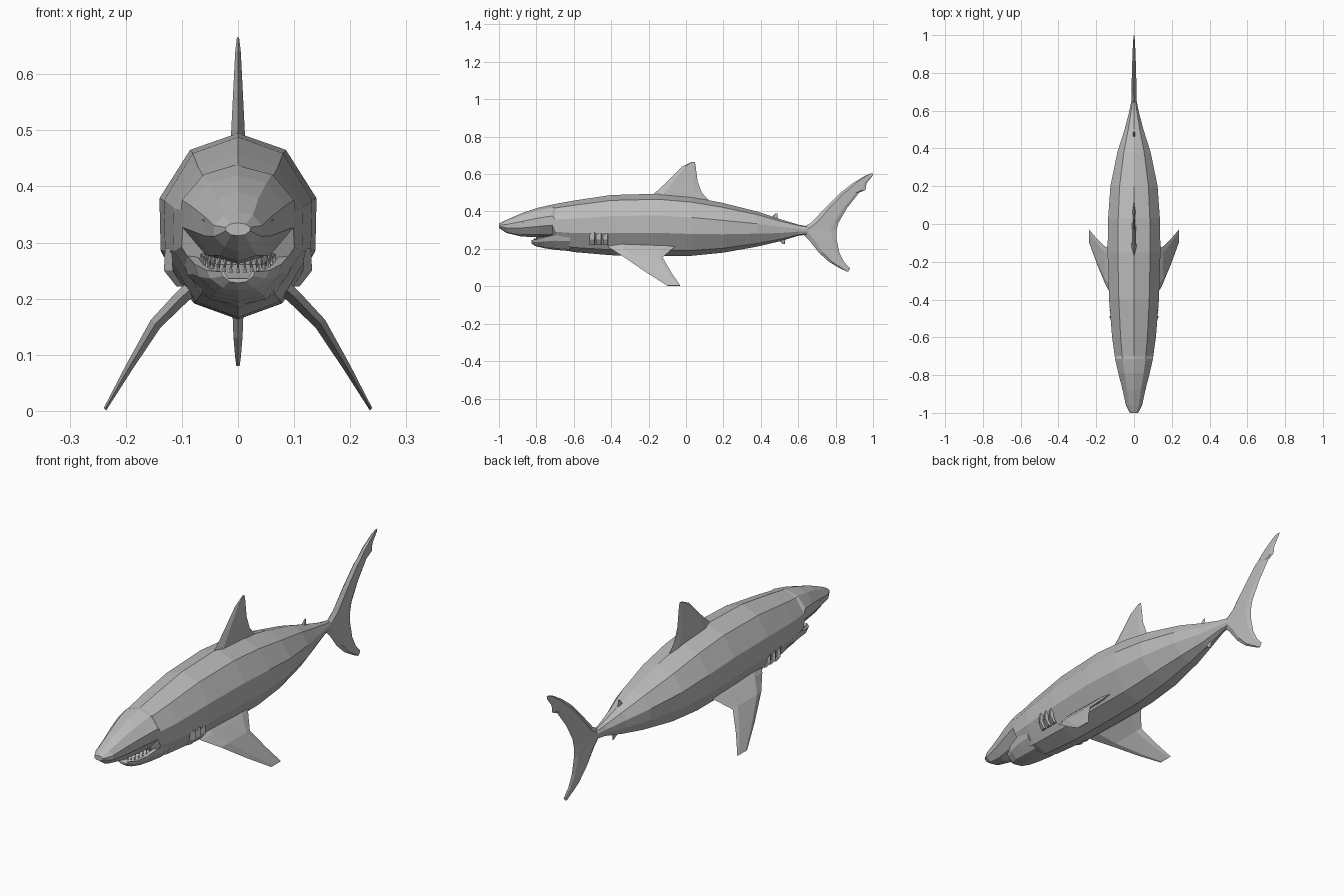
import bpy, bmesh, math
from mathutils import Vector

cube = bpy.data.objects.get("Cube")
if cube:
    bpy.data.objects.remove(cube, do_unlink=True)

grey = bpy.data.materials.new("plain grey")
grey.use_nodes = True
colour = (0.5, 0.5, 0.5, 1)
grey.diffuse_color = colour
grey.node_tree.nodes["Principled BSDF"].inputs["Base Color"].default_value = colour


def finish(name, bm, mirror=False):
    """Turn a bmesh into a flat shaded object."""
    bmesh.ops.recalc_face_normals(bm, faces=bm.faces)
    mesh = bpy.data.meshes.new(name)
    bm.to_mesh(mesh)
    bm.free()
    mesh.materials.append(grey)
    obj = bpy.data.objects.new(name, mesh)
    bpy.context.collection.objects.link(obj)
    if mirror:
        obj.modifiers.new("Mirror", 'MIRROR').use_mirror_merge = False
    return obj


def loft(name, rings, mirror=False):
    """Skin closed rings of equal length and cap both ends."""
    bm = bmesh.new()
    loops = [[bm.verts.new(p) for p in ring] for ring in rings]
    n = len(loops[0])
    for a, b in zip(loops, loops[1:]):
        for i in range(n):
            j = (i + 1) % n
            bm.faces.new((a[i], a[j], b[j], b[i]))
    bm.faces.new(loops[0])
    bm.faces.new(loops[-1])
    return finish(name, bm, mirror)


def fin(name, sections, mirror=False, normal=(1, 0, 0)):
    """Sections: leading point, trailing point, half thickness."""
    rings = []
    for lead, trail, half in sections:
        lead, trail, side = Vector(lead), Vector(trail), Vector(normal).normalized() * half
        front, back = lead.lerp(trail, 0.2), lead.lerp(trail, 0.85)
        rings.append([lead, front + side, back + side * 0.6,
                      trail, back - side * 0.6, front - side])
    return loft(name, rings, mirror)


def upright_fin(name, rows):
    """Rows: height, leading y, trailing y, half thickness."""
    return fin(name, [((0, a, z), (0, b, z), t) for z, a, b, t in rows])


# Body and snout: ten-sided rings along the length
half_ring = [(0, 1), (0.61, 0.91), (1, 0.65), (0.985, 0.37), (0.57, 0.09), (0, 0)]
profile = half_ring + [(-x, z) for x, z in half_ring[-2:0:-1]]
stations = [  # y, half width, top, bottom
    (-1.0, 0.022, 0.335, 0.312), (-0.96, 0.043, 0.355, 0.285),
    (-0.88, 0.06, 0.39, 0.266), (-0.79, 0.083, 0.42, 0.262),
    (-0.715, 0.1, 0.437, 0.262), (-0.70, 0.102, 0.44, 0.204),
    (-0.6, 0.116, 0.458, 0.183), (-0.4, 0.132, 0.488, 0.166),
    (-0.15, 0.14, 0.495, 0.163), (0.03, 0.137, 0.478, 0.163),
    (0.2, 0.125, 0.445, 0.18), (0.38, 0.088, 0.4, 0.212),
    (0.5, 0.05, 0.36, 0.24), (0.6, 0.024, 0.33, 0.27), (0.68, 0.008, 0.315, 0.28)]
loft("body", [[(x * w, y, bot + z * (top - bot)) for x, z in profile]
              for y, w, top, bot in stations])

# Lower jaw: shallow trough reaching back into the body
jaw = []
for y, w, lip, bot in [(-0.825, 0.03, 0.248, 0.228), (-0.805, 0.055, 0.25, 0.215),
                       (-0.76, 0.078, 0.262, 0.204), (-0.70, 0.09, 0.276, 0.195),
                       (-0.62, 0.1, 0.278, 0.188)]:
    half = [(w, lip), (w * 0.9, lip * 0.6 + bot * 0.4),
            (w * 0.5, lip * 0.12 + bot * 0.88), (0, bot)]
    outer = half + [(-x, z) for x, z in half[-2::-1]]
    inner = [(-w * 0.82, lip), (-w * 0.6, lip - 0.012),
             (w * 0.6, lip - 0.012), (w * 0.82, lip)]
    jaw.append([(x, y, z) for x, z in outer + inner])
loft("lower_jaw", jaw)


def teeth(name, count, reach, y_front, depth, z_front, rise, length):
    """Small four-sided spikes along the curve of the mouth."""
    bm = bmesh.new()
    for i in range(count):
        a = math.radians(-75 + 150 * i / (count - 1))
        curve = 1 - math.cos(a)
        c = Vector((reach * math.sin(a), y_front + depth * curve, z_front + rise * curve))
        r = 0.004
        base = [bm.verts.new(c + Vector(d) * r)
                for d in ((1, 0, 0), (0, 1, 0), (-1, 0, 0), (0, -1, 0))]
        tip = bm.verts.new(c + Vector((0, 0.003, length)))
        bm.faces.new(base)
        for k in range(4):
            bm.faces.new((base[k], base[(k + 1) % 4], tip))
    finish(name, bm)


teeth("lower_teeth", 15, 0.068, -0.812, 0.12, 0.246, 0.026, 0.016)
teeth("upper_teeth", 15, 0.062, -0.80, 0.11, 0.27, 0.014, -0.02)

# Eyes: small slanted lozenges
bm = bmesh.new()
bmesh.ops.create_icosphere(bm, subdivisions=1, radius=1)
for v in bm.verts:
    x, y, z = v.co
    v.co = (0.058 + x * 0.005 + z * 0.003, -0.87 + y * 0.011, 0.337 + z * 0.008)
finish("eyes", bm, True)

# Gill folds: low wedges on the flanks
for i in range(3):
    y = -0.50 + i * 0.035
    fold = []
    for x, z, h in [(0.108, 0.222, 0.002), (0.126, 0.25, 0.006), (0.128, 0.29, 0.002)]:
        fold.append([(x - 0.01, y - 0.015, z), (x + h, y + 0.01, z), (x - 0.01, y + 0.014, z)])
    loft("gill_fold_%d" % (i + 1), fold, True)

# Paired side fins: bent outward at the knee
fin("pectoral_fins", [
    ((0.075, -0.43, 0.225), (0.075, -0.03, 0.225), 0.014),
    ((0.1, -0.405, 0.203), (0.1, -0.07, 0.203), 0.013),
    ((0.147, -0.33, 0.155), (0.147, -0.125, 0.155), 0.011),
    ((0.195, -0.215, 0.076), (0.195, -0.08, 0.076), 0.007),
    ((0.237, -0.1, 0.003), (0.237, -0.03, 0.003), 0.003)], True, (0.75, 0, 0.66))

# Fins on the centre line
upright_fin("dorsal_fin", [
    (0.44, -0.23, 0.14, 0.014), (0.5, -0.165, 0.085, 0.012), (0.56, -0.1, 0.062, 0.009),
    (0.64, -0.02, 0.052, 0.005), (0.665, 0.03, 0.047, 0.002)])
upright_fin("second_dorsal_fin", [
    (0.35, 0.44, 0.5, 0.008), (0.37, 0.46, 0.488, 0.006), (0.39, 0.478, 0.49, 0.002)])
upright_fin("anal_fin", [
    (0.225, 0.52, 0.528, 0.002), (0.24, 0.502, 0.528, 0.006), (0.265, 0.475, 0.545, 0.008)])
upright_fin("tail_fin", [
    (0.08, 0.855, 0.868, 0.003), (0.095, 0.825, 0.878, 0.005), (0.13, 0.765, 0.845, 0.008),
    (0.18, 0.71, 0.82, 0.01), (0.25, 0.655, 0.805, 0.012), (0.3, 0.6, 0.805, 0.013),
    (0.34, 0.67, 0.815, 0.013), (0.42, 0.745, 0.862, 0.012), (0.5, 0.825, 0.925, 0.01),
    (0.515, 0.845, 0.96, 0.009), (0.55, 0.89, 0.965, 0.008),
    (0.59, 0.955, 0.997, 0.005), (0.602, 0.985, 1.0, 0.002)])
